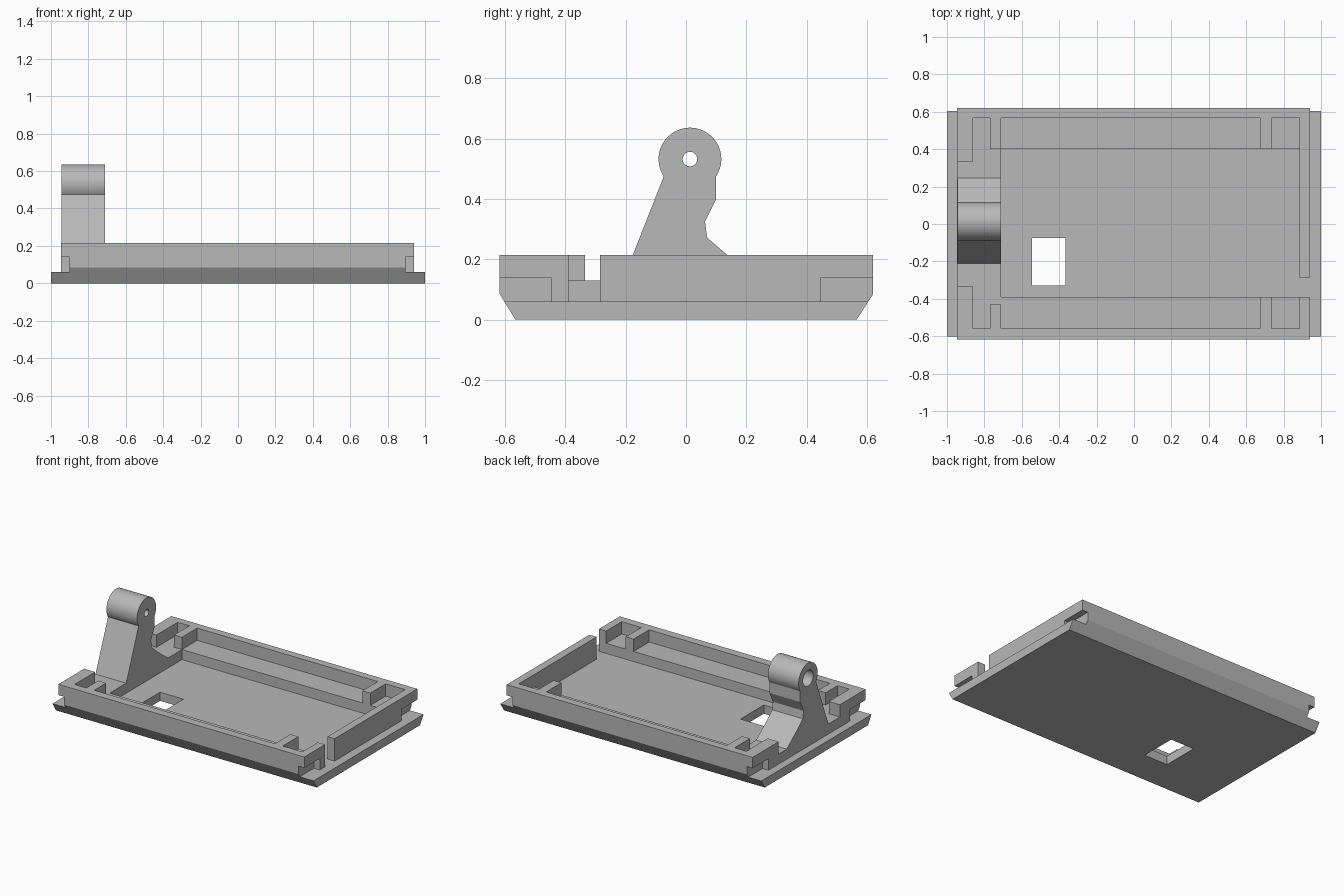
import bpy, bmesh
from math import cos, sin, radians

if "Cube" in bpy.data.objects:
    bpy.data.objects.remove(bpy.data.objects["Cube"], do_unlink=True)

grey = bpy.data.materials.new("plain grey")
grey.use_nodes = True
colour = (0.48, 0.48, 0.48, 1)
grey.diffuse_color = colour
grey.node_tree.nodes["Principled BSDF"].inputs["Base Color"].default_value = colour


def prism(name, outline, x0, x1):
    """Extrude a closed (y, z) outline along x."""
    bm = bmesh.new()
    face = bm.faces.new([bm.verts.new((x0, y, z)) for y, z in outline])
    new = bmesh.ops.extrude_face_region(bm, geom=[face])["geom"]
    verts = [v for v in new if isinstance(v, bmesh.types.BMVert)]
    bmesh.ops.translate(bm, verts=verts, vec=(x1 - x0, 0, 0))
    bmesh.ops.recalc_face_normals(bm, faces=bm.faces)
    mesh = bpy.data.meshes.new(name)
    bm.to_mesh(mesh)
    bm.free()
    mesh.materials.append(grey)
    obj = bpy.data.objects.new(name, mesh)
    bpy.context.collection.objects.link(obj)
    return obj


def circle(y, z, r, start=0, end=360, n=48):
    steps = n if end - start == 360 else n + 1
    angles = [radians(start + (end - start) * i / n) for i in range(steps)]
    return [(y + r * cos(a), z + r * sin(a)) for a in angles]


def cut(target, tool):
    """Subtract a tool, apply the result and delete the tool."""
    mod = target.modifiers.new("cut", "BOOLEAN")
    mod.operation = "DIFFERENCE"
    mod.solver = "EXACT"
    mod.object = tool
    tool.hide_render = True
    bpy.context.view_layer.objects.active = target
    bpy.ops.object.modifier_apply(modifier=mod.name)
    bpy.data.objects.remove(tool, do_unlink=True)


def cut_box(target, x0, x1, y0, y1, z0, z1=0.4):
    cut(target, prism("cutter", [(y0, z0), (y1, z0), (y1, z1), (y0, z1)], x0, x1))


PLATE, SHELF, RIM = 0.06, 0.13, 0.215
LEFT, RIGHT = -0.945, 0.94

# Tray body with chamfered long sides
tray = prism("tray", [(-0.565, 0), (0.565, 0), (0.62, 0.085), (0.62, RIM),
                      (-0.617, RIM), (-0.617, 0.085)], -1, 1)

# End lips of the base plate, and undercuts below the four rim corners
cut_box(tray, -1.2, LEFT, -1, 1, PLATE)
cut_box(tray, RIGHT, 1.2, -1, 1, PLATE)
for x0, x1 in ((-1.1, -0.9), (0.895, 1.1)):
    for y0, y1 in ((-0.8, -0.447), (0.447, 0.8)):
        cut_box(tray, x0, x1, y0, y1, PLATE, 0.14)

# Shelf level: side pockets leave ribs standing between them
for x0, x1 in ((-0.86, -0.77), (-0.71, 0.675), (0.735, 0.885)):
    cut_box(tray, x0, x1, -0.56, 0.567, SHELF)
cut_box(tray, -0.78, 0.885, -0.39, 0.4, SHELF)
cut_box(tray, -0.78, -0.70, -0.43, 0, SHELF)
cut_box(tray, -1.1, -0.8, -0.335, 0.335, SHELF)

# Deep central recess, cable slot in the end wall, and floor window
cut_box(tray, -0.71, 0.885, -0.39, 0.4, PLATE)
cut_box(tray, 0.87, 1.1, -0.39, -0.285, PLATE)
cut_box(tray, -0.545, -0.365, -0.33, -0.075, -0.1)

# Pivot arm with round head
head_y, head_z = 0.013, 0.532
outline = circle(head_y, head_z, 0.104, -33.5, 213.5)
outline += [(-0.176, RIM), (-0.21, SHELF), (0.247, SHELF), (0.136, RIM),
            (0.07, 0.272), (0.063, 0.325), (0.1, 0.4)]
arm = prism("pivot_arm", outline, LEFT, -0.71)

# Pin hole with a wider bore from the outer side
cut(arm, prism("cutter", circle(head_y, head_z, 0.024), -1.1, -0.6))
cut(arm, prism("cutter", circle(head_y, head_z, 0.055), -1.1, -0.8))

bpy.ops.object.select_all(action="DESELECT")
arm.select_set(True)
bpy.context.view_layer.objects.active = arm
bpy.ops.object.shade_smooth_by_angle(angle=radians(20))
